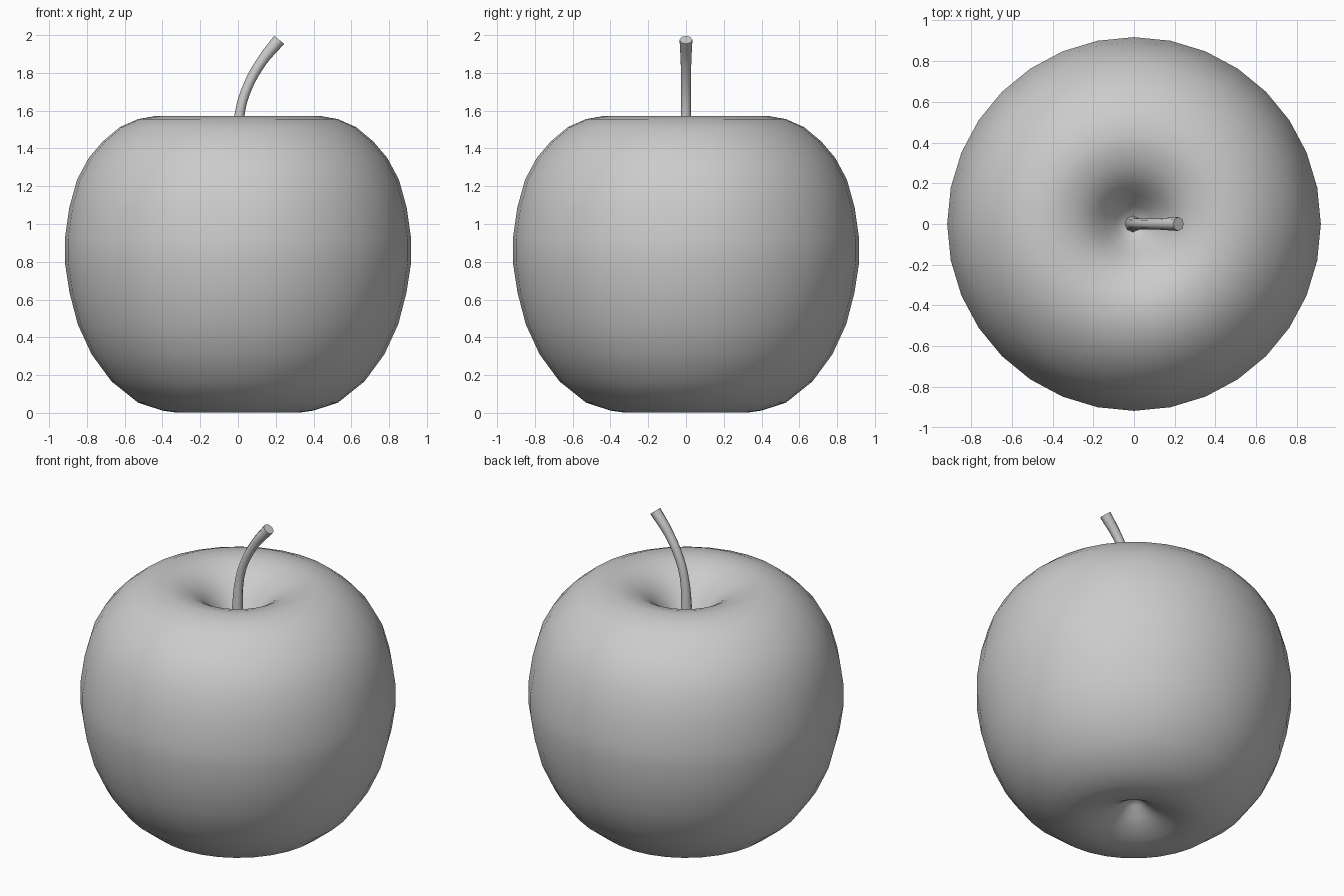
import bpy, bmesh, math

if "Cube" in bpy.data.objects:
    bpy.data.objects.remove(bpy.data.objects["Cube"])

# Apple body: half profile (radius, height) spun around z
profile = [(0, 0.16), (0.05, 0.13), (0.1, 0.085), (0.17, 0.045), (0.25, 0.015), (0.33, 0.002),
           (0.40, 0.012), (0.53, 0.055), (0.67, 0.167), (0.775, 0.31), (0.848, 0.468),
           (0.892, 0.637), (0.917, 0.80), (0.917, 0.92), (0.893, 1.087), (0.852, 1.235),
           (0.79, 1.35), (0.717, 1.436), (0.625, 1.513), (0.53, 1.555), (0.43, 1.573),
           (0.36, 1.562), (0.30, 1.543), (0.24, 1.51), (0.19, 1.465), (0.14, 1.405),
           (0.09, 1.34), (0.045, 1.295), (0, 1.28)]
bm = bmesh.new()
verts = [bm.verts.new((r, 0, z)) for r, z in profile]
edges = [bm.edges.new(pair) for pair in zip(verts, verts[1:])]
bmesh.ops.spin(bm, geom=verts + edges, cent=(0, 0, 0), axis=(0, 0, 1),
               angle=2 * math.pi, steps=32)
bmesh.ops.remove_doubles(bm, verts=bm.verts, dist=0.0005)
bmesh.ops.recalc_face_normals(bm, faces=bm.faces)
mesh = bpy.data.meshes.new("apple_body")
bm.to_mesh(mesh)
bm.free()
mesh.polygons.foreach_set("use_smooth", [True] * len(mesh.polygons))
body = bpy.data.objects.new("apple_body", mesh)
bpy.context.collection.objects.link(body)

# Stem: tapered tube along a bent path (x, z, radius)
path = [(-0.005, 1.25, 0.042), (-0.003, 1.42, 0.032), (0.012, 1.60, 0.026),
        (0.048, 1.72, 0.026), (0.125, 1.86, 0.028), (0.218, 1.975, 0.034)]
curve = bpy.data.curves.new("stem", "CURVE")
curve.dimensions = "3D"
curve.bevel_depth = 1.0
curve.bevel_resolution = 2
curve.resolution_u = 4
curve.use_fill_caps = True
spline = curve.splines.new("BEZIER")
spline.bezier_points.add(len(path) - 1)
for point, (x, z, r) in zip(spline.bezier_points, path):
    point.co = (x, 0, z)
    point.radius = r
    point.handle_left_type = point.handle_right_type = "AUTO"
stem = bpy.data.objects.new("stem", curve)
bpy.context.collection.objects.link(stem)
